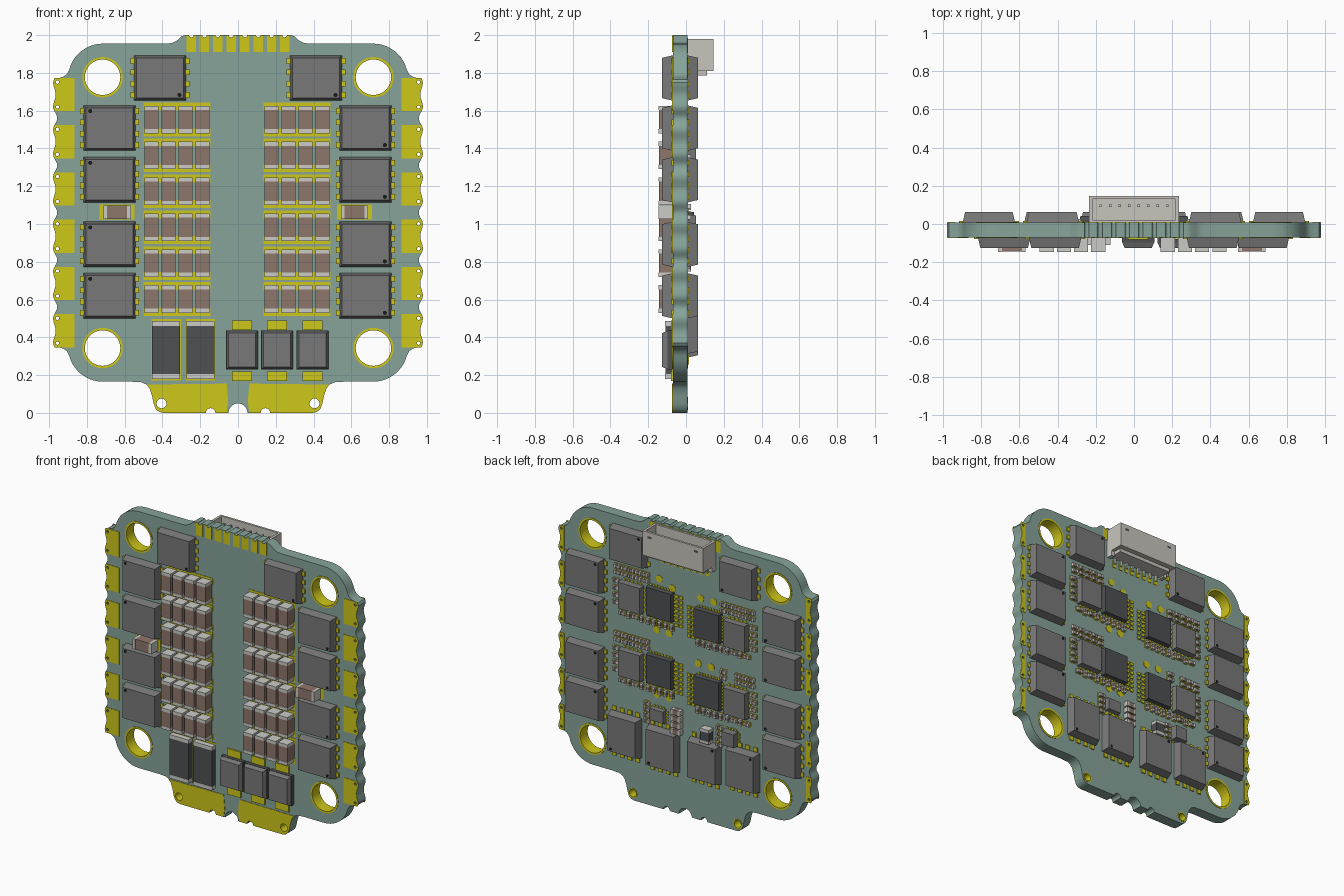
import bpy, bmesh, random
from math import sin, cos, pi, radians
from mathutils import Matrix

if "Cube" in bpy.data.objects:
    bpy.data.objects.remove(bpy.data.objects["Cube"])
random.seed(4)
FRONT, BACK, MID = -0.07, 0.007, 1.06        # board faces, z of the symmetry line

def material(name, r, g, b):
    m = bpy.data.materials.new(name)
    m.diffuse_color = (r, g, b, 1)
    m.use_nodes = True
    m.node_tree.nodes["Principled BSDF"].inputs["Base Color"].default_value = m.diffuse_color
    return m
GREEN = material("board_green", .24, .37, .32)
GOLD = material("gold", .62, .57, .01)
GREY = material("chip_grey", .19, .19, .19)
DARK = material("dark", .075, .08, .085)
BLACK = material("black", .01, .01, .01)
BROWN = material("ceramic_brown", .27, .18, .145)
TIN = material("tin", .6, .6, .57)
CREAM = material("housing", .58, .56, .51)

parts = {}
def box(part, mat, x, z, w, h, y0, y1, taper=0.0):
    """Block from y0 (board side) to y1 (outer side), added to a named part."""
    bm = parts.setdefault(part, (bmesh.new(), mat))[0]
    ring = [[bm.verts.new((x + sx * (w / 2 - t), y, z + sz * (h / 2 - t)))
             for sx, sz in ((-1, -1), (1, -1), (1, 1), (-1, 1))]
            for y, t in ((y0, 0), (y1, taper))]
    bm.faces.new(ring[0])
    bm.faces.new(ring[1][::-1])
    for i in range(4):
        j = (i + 1) % 4
        bm.faces.new((ring[0][i], ring[0][j], ring[1][j], ring[1][i]))

def plate(name, mat, loops, y0, y1):
    """Flat sheet in the xz plane; nested loops become holes."""
    cu = bpy.data.curves.new(name, 'CURVE')
    cu.dimensions, cu.fill_mode, cu.extrude = '2D', 'BOTH', abs(y1 - y0) / 2
    for loop in loops:
        sp = cu.splines.new('POLY')
        sp.points.add(len(loop) - 1)
        for p, (x, z) in zip(sp.points, loop):
            p.co = (x, z, 0, 1)
        sp.use_cyclic_u = True
    tmp = bpy.data.objects.new("tmp", cu)
    bpy.context.collection.objects.link(tmp)
    me = bpy.data.meshes.new_from_object(tmp.evaluated_get(bpy.context.evaluated_depsgraph_get()))
    bpy.data.objects.remove(tmp)
    me.transform(Matrix.Translation((0, (y0 + y1) / 2, 0)) @ Matrix.Rotation(pi / 2, 4, 'X'))
    bm = bmesh.new()
    bm.from_mesh(me)
    bmesh.ops.remove_doubles(bm, verts=bm.verts, dist=1e-5)
    parts[name] = (bm, mat)

def arc(x, z, r, a0, a1, n):
    return [(x + r * cos(radians(a0 + (a1 - a0) * i / n)),
             z + r * sin(radians(a0 + (a1 - a0) * i / n))) for i in range(n + 1)]
def circle(x, z, r, n=32):
    return arc(x, z, r, 0, 360, n)[:-1]
def mirror(loop):
    return [(-x, z) for x, z in loop][::-1]
def both(loops):
    return loops + [mirror(l) for l in loops]

# board outline (right half), scalloped along the side
pad_z = [MID + .125 * k for k in (5, 3, 1, -1, -3, -5)]
def edge_x(z):
    d = min(abs(z - c) for c in pad_z)
    if d < .065:
        return .965 + .014 * sin(pi / 2 * d / .065) ** 2
    return .979 - .022 * sin(pi / 2 * (d - .065) / .06) ** 2
top_x = [.036, .107, .178, .247]
half = []
for c in top_x:
    half += arc(c, 2, .012, 180, 360, 6)
half += [(.28, 2), (.297, 1.995), (.325, 1.97), (.345, 1.96), (.375, 1.955)]
corner = arc(.715, 1.77, .185, 90, 15, 10) + [(.906, 1.793), (.925, 1.78), (.95, 1.772), (.97, 1.765)]
side = [(edge_x(z), z) for z in (1.75 - 1.38 * i / 110 for i in range(111))]
half += corner + side + [(x, 2 * MID - z) for x, z in corner[::-1]]
tab = [(.485, .15), (.468, .13), (.455, .09), (.447, .05), (.435, .02), (.418, .005), (.395, 0)]
tab += arc(.145, 0, .025, 0, 180, 8) + [(.06, 0)]
half += [(.56, .165), (.51, .162)] + tab + arc(0, 0, .05, 0, 80, 6)
mounts = [(.717, MID + .717), (.717, MID - .717)]
pad_holes = [(.956, c + s * .066) for c in pad_z for s in (1, -1)]
holes = [circle(x, z, .1) for x, z in mounts] + [circle(.405, .05, .028, 20)]
holes += [circle(x, z, .009, 10) for x, z in pad_holes]
plate("circuit_board", GREEN, [half + mirror(half)] + both(holes), FRONT, BACK)

# gold plating: mounting rings, side pads, battery pads, top edge fingers
rings = [circle(x, z, r) for x, z in mounts for r in (.107, .094)]
rings += [circle(.405, .05, r, 20) for r in (.034, .026)]
plate("hole_plating", GOLD, both(rings), FRONT - .003, BACK + .003)
for name, inner, y0, y1 in (("side_pads_front", .866, FRONT, FRONT - .003), ("side_pads_back", .935, BACK, BACK + .003)):
    loops = [circle(x, z, .009, 10) for x, z in pad_holes]
    for c in pad_z:
        zs = [c + .088 - .176 * i / 16 for i in range(17)]
        loops.append([(inner, c + .088)] + [(edge_x(z) - .001, z) for z in zs] + [(inner, c - .088)])
    plate(name, GOLD, both(loops), y0, y1)
battery = [(.06, .155)] + tab + [(.052, .06)]
plate("battery_pads", GOLD, both([battery, circle(.405, .05, .034, 20)]), FRONT, FRONT - .003)
for c in top_x:
    for s in (1, -1):
        finger = [(c - .025, 1.91), (c - .025, 1.999)] + arc(c, 1.999, .012, 180, 360, 6) + [(c + .025, 1.999), (c + .025, 1.91)]
        loop = finger if s > 0 else mirror(finger)
        tag = "%s_%d" % ("right" if s > 0 else "left", top_x.index(c) + 1)
        plate("edge_finger_" + tag, GOLD, [loop], FRONT, FRONT - .003)
        box("edge_fingers_back", GOLD, s * c, 1.945, .05, .08, BACK, BACK + .003)

# power transistors with gold lead pads and pin marks
dots = {-1: [], 1: []}
def transistor(x, z, side, mark, upright=False):
    w, h = (.24, .275) if upright else (.275, .24)
    y = FRONT if side < 0 else BACK
    label = "front" if side < 0 else "back"
    box("transistors_" + label, GREY, x, z, w, h, y, y + side * .056, .013)
    for k in (-1.5, -.5, .5, 1.5):
        for s in (-1, 1):
            u, v = s * .142, k * .06
            a, b = (v, u + s * .016) if upright else (u, v)
            box("transistor_leads_" + label, GOLD, x + a, z + b, .03, .03, y, y + side * .008)
    dots[side].append(circle(x + mark * (w / 2 - .035), z - mark * (h / 2 - .03), .011, 14))
rows = (1.508, 1.234, .892, .62)
for s, cx in ((-1, -.68), (1, .675)):
    for z in rows:
        transistor(cx, z, -1, s)
        transistor(s * .76, z, 1, -s)
    transistor(s * .413, 1.773, -1, 1)
    transistor(s * .425, 1.773, 1, -s)
    transistor(s * .455, .45, 1, s, True)
    transistor(s * .16, .43, 1, s, True)
plate("pin_marks_front", BLACK, dots[-1], FRONT - .05, FRONT - .0565)
plate("pin_marks_back", BLACK, dots[1], BACK + .05, BACK + .0565)

# two-terminal parts: body with a tin cap at each end
def two_ended(part, mat, x, z, w, h, side, depth, cap):
    y = FRONT if side < 0 else BACK
    tall = h > w
    box(part, mat, x, z, w - (0 if tall else 2 * cap), h - (2 * cap if tall else 0), y, y + side * (depth - .002))
    for s in (-1, 1):
        if tall:
            box(part + "_ends", TIN, x, z + s * (h - cap) / 2, w, cap, y, y + side * depth)
        else:
            box(part + "_ends", TIN, x + s * (w - cap) / 2, z, cap, h, y, y + side * depth)

# capacitor banks over gold strips
for s, x0 in ((-1, -.457), (1, .177)):
    for r in range(6):
        z = 1.553 - .19 * r
        for e in (-1, 1):
            box("capacitor_strips", GOLD, x0 + .135, z + e * .068, .355, .042, FRONT, FRONT - .003)
        for c in range(4):
            two_ended("bank_capacitors", BROWN, x0 + .09 * c, z, .074, .146, -1, .076, .022)
for x in (-.64, .617):
    box("side_capacitor_pads", GOLD, x, 1.063, .185, .08, FRONT, FRONT - .003)
    two_ended("side_capacitors", BROWN, x, 1.063, .145, .072, -1, .076, .02)

# shunt resistors and protection diodes
for x in (-.38, -.198):
    box("shunt_pads", GOLD, x, .335, .155, .325, FRONT, FRONT - .003)
    two_ended("shunt_resistors", DARK, x, .333, .148, .305, -1, .04, .026)
for x in (.022, .207, .395):
    for s in (-1, 1):
        box("diode_pads", GOLD, x, .33 + s * .135, .105, .05, FRONT, FRONT - .01)
    box("diode_bases", DARK, x, .333, .17, .207, FRONT, FRONT - .028)
    box("diode_tops", GREY, x, .333, .166, .203, FRONT - .028, FRONT - .056, .012)

# back: controller and driver chips with leads
def quad_chip(x, z, w, h, n, depth=.035):
    box("controller_chips" if n > 6 else "driver_chips", DARK if n > 6 else GREY, x, z, w, h, BACK, BACK + depth, .004)
    for i in range(n):
        k = (i + .5) / n - .5
        for s in (-1, 1):
            box("chip_leads", GOLD, x + s * w / 2, z + k * h * .9, .028, .45 * h / n, BACK, BACK + .006)
            box("chip_leads", GOLD, x + k * w * .9, z + s * h / 2, .45 * w / n, .028, BACK, BACK + .006)

def passive(x, z, upright):
    w, h = (.024, .044) if upright else (.044, .024)
    box("passive_pads", GOLD, x, z, w + .008, h + .008, BACK, BACK + .003)
    two_ended("small_passives", random.choice((BROWN, DARK)), x, z, w, h, 1, .02, .012)

# four motor control blocks with their small passives
for s, dz in ((1, .05), (-1, 0)):
    for base in (1.365, .895):
        z = base + dz
        quad_chip(s * .185, z + .02, .2, .205, 8)
        quad_chip(s * .405, z + .01, .175, .19, 5, .045)
        for i in range(7):
            for c in range(2):
                box("lead_pads", GOLD, s * (.03 + .035 * c), z - .1 + .033 * i, .024, .02, BACK, BACK + .008)
        for i in range(5):
            for r in range(2):
                if random.random() < .9:
                    passive(s * (.3 + .055 * i), z + .15 + .042 * r, False)
                if r == 0:
                    passive(s * (.1 + .045 * i), z - .125, True)
        for i in range(4):
            passive(s * .53, z - .06 + .05 * i, False)
            passive(s * (.33 + .05 * i), z - .125, i % 2 == 0)
test = [circle(x, z, .025, 20) for x, z in ((-.12, 1.55), (-.22, 1.55), (.125, 1.24), (.22, 1.24), (-.1, 1.09),
        (-.2, 1.09), (.125, .79), (.22, .79), (.1, 1.56), (.2, 1.6))]
plate("test_pads", GOLD, test, BACK, BACK + .003)

# regulator area along the lower back
quad_chip(.2, .655, .11, .09, 4)
quad_chip(-.36, .645, .1, .1, 4, .05)
for i in range(4):
    two_ended("regulator_capacitors", BROWN, .055, .715 - .045 * i, .075, .036, 1, .035, .018)
    passive(.29, .71 - .04 * i, False)
    passive(-.27, .69 - .04 * i, False)
two_ended("regulator_coil", DARK, -.18, .62, .07, .1, 1, .05, .02)

# plug socket on the back, open upwards
def socket(x, z, w, h, y0, y1):
    box("socket_housing", CREAM, x, z, w, h, y0, y1)
socket(0, 1.895, .47, .17, BACK, .022)
socket(0, 1.895, .47, .17, .131, .146)
for s in (-1, 1):
    socket(s * .2265, 1.895, .017, .17, .022, .131)
    box("socket_anchors", TIN, s * .222, 1.80, .026, .05, BACK, .05)
    box("socket_windows", DARK, s * .18, 1.945, .03, .015, .14, .1463)
socket(0, 1.835, .436, .05, .022, .131)
socket(0, 1.80, .42, .03, BACK, .11)
for i in range(8):
    x = -.175 + .05 * i
    box("socket_pins", TIN, x, 1.905, .012, .1, .09, .102)
    box("socket_legs", TIN, x, 1.775, .014, .06, BACK, .022)
    box("socket_pads", GOLD, x, 1.745, .026, .05, BACK, BACK + .004)

# turn every part into an object
for name, (bm, mat) in parts.items():
    bmesh.ops.recalc_face_normals(bm, faces=bm.faces)
    me = bpy.data.meshes.new(name)
    bm.to_mesh(me)
    bm.free()
    me.materials.clear()
    me.materials.append(mat)
    ob = bpy.data.objects.new(name, me)
    bpy.context.collection.objects.link(ob)
    ob.select_set(True)
    bpy.context.view_layer.objects.active = ob
bpy.ops.object.shade_smooth_by_angle(angle=radians(35))
